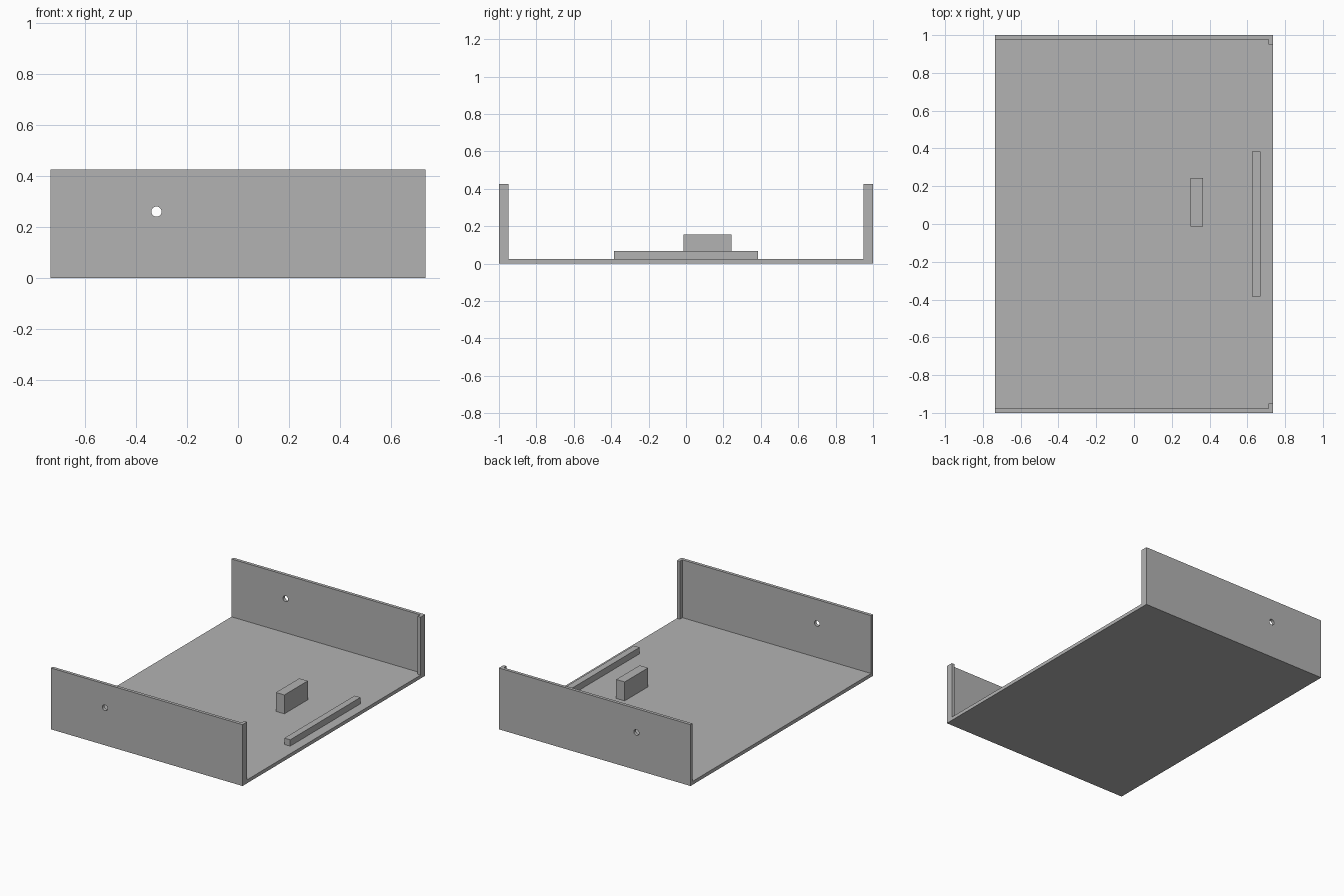
import bpy, bmesh, math
from mathutils import Vector

if "Cube" in bpy.data.objects:
    bpy.data.objects.remove(bpy.data.objects["Cube"], do_unlink=True)

HALF_X, HALF_Y, HEIGHT = 0.735, 1.0, 0.425
FLOOR, WALL, LIP = 0.024, 0.022, 0.05

grey = bpy.data.materials.new("plain grey")
grey.use_nodes = True
colour = (0.45, 0.45, 0.45, 1)
grey.diffuse_color = colour
grey.node_tree.nodes["Principled BSDF"].inputs["Base Color"].default_value = colour


def prism(name, outline, z0, z1):
    """Extrude a flat outline from z0 up to z1."""
    bm = bmesh.new()
    face = bm.faces.new([bm.verts.new((x, y, z0)) for x, y in outline])
    top = bmesh.ops.extrude_face_region(bm, geom=[face])["geom"]
    bmesh.ops.translate(bm, vec=Vector((0, 0, z1 - z0)),
                        verts=[v for v in top if isinstance(v, bmesh.types.BMVert)])
    bmesh.ops.recalc_face_normals(bm, faces=bm.faces)
    mesh = bpy.data.meshes.new(name)
    bm.to_mesh(mesh)
    bm.free()
    mesh.materials.append(grey)
    obj = bpy.data.objects.new(name, mesh)
    bpy.context.collection.objects.link(obj)
    return obj


def box(name, x0, x1, y0, y1, z0, z1):
    return prism(name, [(x0, y0), (x1, y0), (x1, y1), (x0, y1)], z0, z1)


def combine(target, other, operation):
    """Boolean the other object into the target, then discard it."""
    mod = target.modifiers.new(operation.lower(), 'BOOLEAN')
    mod.object, mod.operation, mod.solver = other, operation, 'EXACT'
    bpy.context.view_layer.objects.active = target
    bpy.ops.object.modifier_apply(modifier=mod.name)
    bpy.data.objects.remove(other, do_unlink=True)


# Floor joined to two upright walls, each with a return lip at the left end
tray = box("tray", -HALF_X, HALF_X, -HALF_Y, HALF_Y, 0, FLOOR)
for side, name in ((-1, "front_wall"), (1, "back_wall")):
    outer, inner, lip = (side * (HALF_Y - d) for d in (0, WALL, LIP))
    outline = [(-HALF_X, outer), (HALF_X, outer), (HALF_X, lip),
               (HALF_X - WALL, lip), (HALF_X - WALL, inner), (-HALF_X, inner)]
    combine(tray, prism(name, outline, 0, HEIGHT), 'UNION')

# Round hole through both walls
bpy.ops.mesh.primitive_cylinder_add(vertices=32, radius=0.02, depth=3,
                                    location=(-0.32, 0, 0.26),
                                    rotation=(math.pi / 2, 0, 0))
cutter = bpy.context.object
cutter.name = "hole_cutter"
cutter.hide_render = True
cutter.data.materials.append(grey)
combine(tray, cutter, 'DIFFERENCE')

# Merge coplanar faces left by the joins
bm = bmesh.new()
bm.from_mesh(tray.data)
bmesh.ops.dissolve_limit(bm, angle_limit=0.01, verts=bm.verts, edges=bm.edges)
bm.to_mesh(tray.data)
bm.free()

# Raised block and long low rail on the floor
box("block", 0.30, 0.365, -0.013, 0.243, FLOOR, 0.155)
box("rail", 0.625, 0.67, -0.385, 0.385, FLOOR, 0.068)

# Smooth the hole bores while keeping every corner sharp
bpy.ops.object.select_all(action='DESELECT')
tray.select_set(True)
bpy.context.view_layer.objects.active = tray
bpy.ops.object.shade_smooth_by_angle(angle=math.radians(30))
